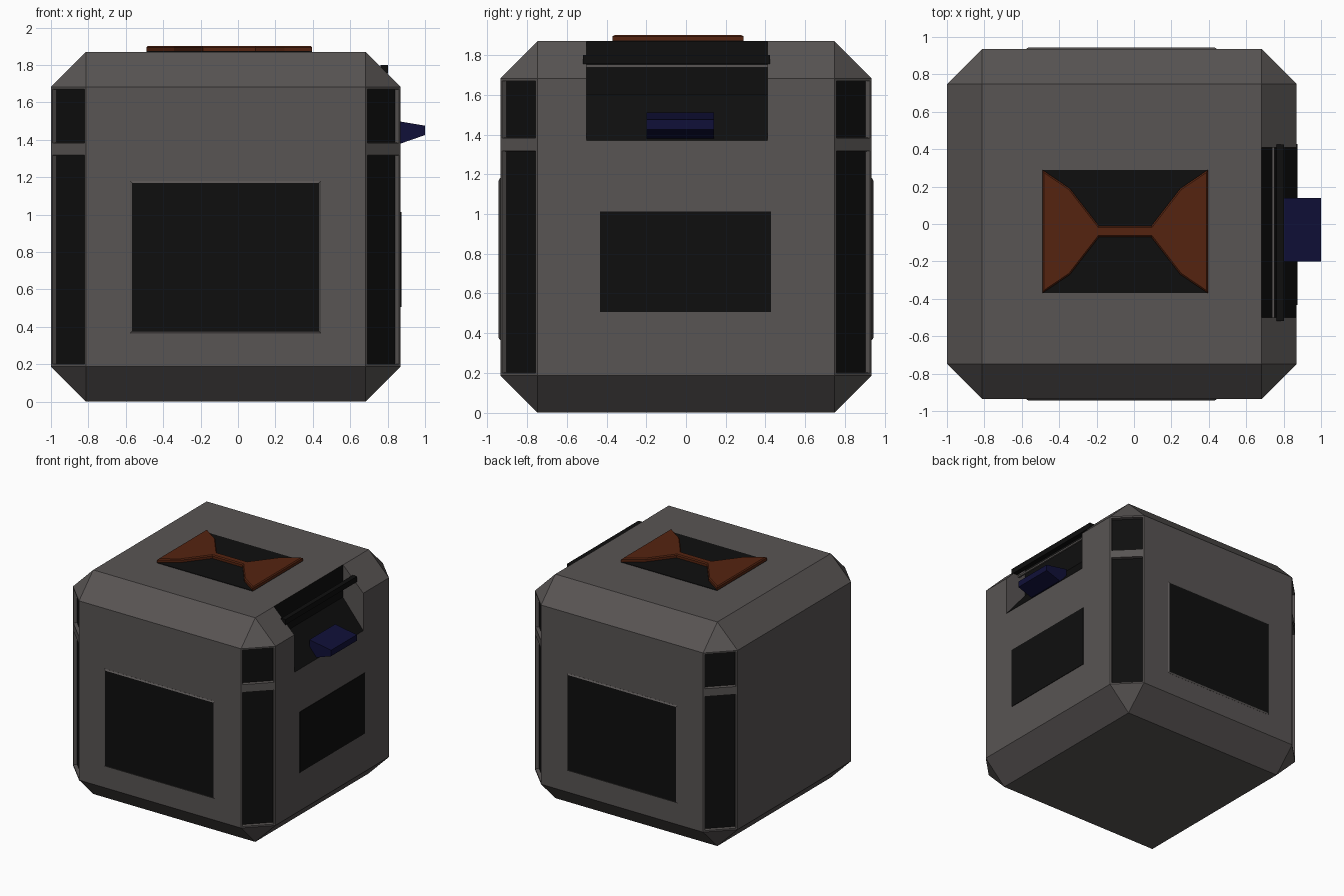
import bpy, bmesh
from mathutils import Vector

if "Cube" in bpy.data.objects:
    bpy.data.objects.remove(bpy.data.objects["Cube"])

CX, H, C = -0.065, 0.935, 0.187   # body centre x, half size, chamfer


def mat(name, col):
    m = bpy.data.materials.new(name)
    m.diffuse_color = (*col, 1)
    m.use_nodes = True
    m.node_tree.nodes["Principled BSDF"].inputs["Base Color"].default_value = m.diffuse_color
    return m


GREY = mat("warm_grey", (0.098, 0.089, 0.087))
BLACK = mat("black", (0.0045, 0.0045, 0.0045))
RUST = mat("rust_orange", (0.09, 0.017, 0.005))
BLUE = mat("dark_blue", (0.005, 0.005, 0.04))


def finish(bm, name, *mats):
    bmesh.ops.recalc_face_normals(bm, faces=bm.faces)
    me = bpy.data.meshes.new(name)
    bm.to_mesh(me)
    bm.free()
    for m in mats:
        me.materials.append(m)
    ob = bpy.data.objects.new(name, me)
    bpy.context.collection.objects.link(ob)
    return ob


def prism(points, offset):
    """Extrude a closed outline of 3D points along an offset."""
    bm = bmesh.new()
    face = bm.faces.new([bm.verts.new(p) for p in points])
    ext = bmesh.ops.extrude_face_region(bm, geom=[face], use_keep_orig=True)
    moved = [v for v in ext["geom"] if isinstance(v, bmesh.types.BMVert)]
    bmesh.ops.translate(bm, verts=moved, vec=Vector(offset))
    bmesh.ops.recalc_face_normals(bm, faces=bm.faces)
    return bm


def box(name, lo, hi, m):
    pts = [(lo[0], lo[1], lo[2]), (hi[0], lo[1], lo[2]),
           (hi[0], hi[1], lo[2]), (lo[0], hi[1], lo[2])]
    return finish(prism(pts, (0, 0, hi[2] - lo[2])), name, m)


# Body: chamfered cube
bm = bmesh.new()
bmesh.ops.create_cube(bm, size=2 * H)
bmesh.ops.translate(bm, verts=bm.verts, vec=(CX, 0, H))
bmesh.ops.bevel(bm, geom=bm.edges[:], offset=C, segments=1, profile=0.5, affect='EDGES')
for z in (1.33, 1.37):
    bmesh.ops.bisect_plane(bm, geom=bm.verts[:] + bm.edges[:] + bm.faces[:],
                           plane_co=(0, 0, z), plane_no=(0, 0, 1))
bm.normal_update()

# Sunken black panels in the upright corner chamfers
corners = [f for f in bm.faces
           if abs(f.normal.z) < 0.1 and abs(f.normal.x) > 0.5 and abs(f.normal.y) > 0.5
           and not 1.33 < f.calc_center_median().z < 1.37]
bmesh.ops.inset_individual(bm, faces=corners, thickness=0.018, depth=0)
bmesh.ops.inset_individual(bm, faces=corners, thickness=0.003, depth=-0.028)
for f in corners:
    f.material_index = 1
body = finish(bm, "body", GREY, BLACK)

# Notch in the upper right edge: black floor, grey end walls
profile = [(0.681, 1.95), (0.681, 1.60), (0.95, 1.273), (0.95, 1.95)]
bm = prism([(x, -0.50, z) for x, z in profile], (0, 0.91, 0))
for f in bm.faces:
    f.material_index = 0 if abs(f.normal.y) > 0.9 else 1
cutter = finish(bm, "notch_cutter", GREY, BLACK)
cutter.hide_render = True
mod = body.modifiers.new("notch", 'BOOLEAN')
mod.operation = 'DIFFERENCE'
mod.solver = 'EXACT'
mod.object = cutter
bpy.context.view_layer.objects.active = body
bpy.ops.object.modifier_apply(modifier=mod.name)
bpy.data.objects.remove(cutter)

# Bar and thin rod across the notch
box("notch_bar", (0.762, -0.518, 1.755), (0.802, 0.424, 1.80), BLACK)
box("notch_rod", (0.738, -0.50, 1.738), (0.752, 0.41, 1.752), GREY)

# Tapered blue spout
spout = [(0.80, 1.51), (0.87, 1.497), (1.0, 1.475), (1.0, 1.425), (0.87, 1.38), (0.80, 1.40)]
finish(prism([(x, -0.20, z) for x, z in spout], (0, 0.34, 0)), "spout", BLUE)

# Raised panels on front and back, with sloped grey rims
for name, s in (("front_panel", -1), ("back_panel", 1)):
    bm = bmesh.new()
    rings = []
    for d, y in ((0, 0.93), (0, 0.936), (0.011, 0.943)):
        x0, x1, z0, z1 = -0.577 + d, 0.443 - d, 0.365 + d, 1.18 - d
        rings.append([bm.verts.new((x, s * y, z))
                      for x, z in ((x0, z0), (x1, z0), (x1, z1), (x0, z1))])
    for a, b in zip(rings, rings[1:]):
        for i in range(4):
            j = (i + 1) % 4
            bm.faces.new((a[i], a[j], b[j], b[i]))
    bm.faces.new(rings[0])
    bm.faces.new(rings[-1]).material_index = 1
    finish(bm, name, GREY, BLACK)

# Flush plates on the right side and the top
box("side_panel", (0.866, -0.432, 0.507), (0.874, 0.428, 1.013), BLACK)
box("top_plate", (-0.49, -0.37, 1.866), (0.395, 0.29, 1.874), BLACK)

# Bow-tie handle on top, mirrored about its centre
hx, hy = -0.0475, -0.04
quarter = [(0.4425, 0.33), (0.295, 0.23), (0.14, 0.03)]
outline = quarter + [(-x, y) for x, y in reversed(quarter)]
outline += [(-x, -y) for x, y in outline]
bm = prism([(hx + x, hy + y, 1.868) for x, y in outline], (0, 0, 0.034))
top_edges = [e for e in bm.edges if all(v.co.z > 1.9 for v in e.verts)]
bmesh.ops.bevel(bm, geom=top_edges, offset=0.008, segments=1, profile=0.5, affect='EDGES')
finish(bm, "top_handle", RUST)
